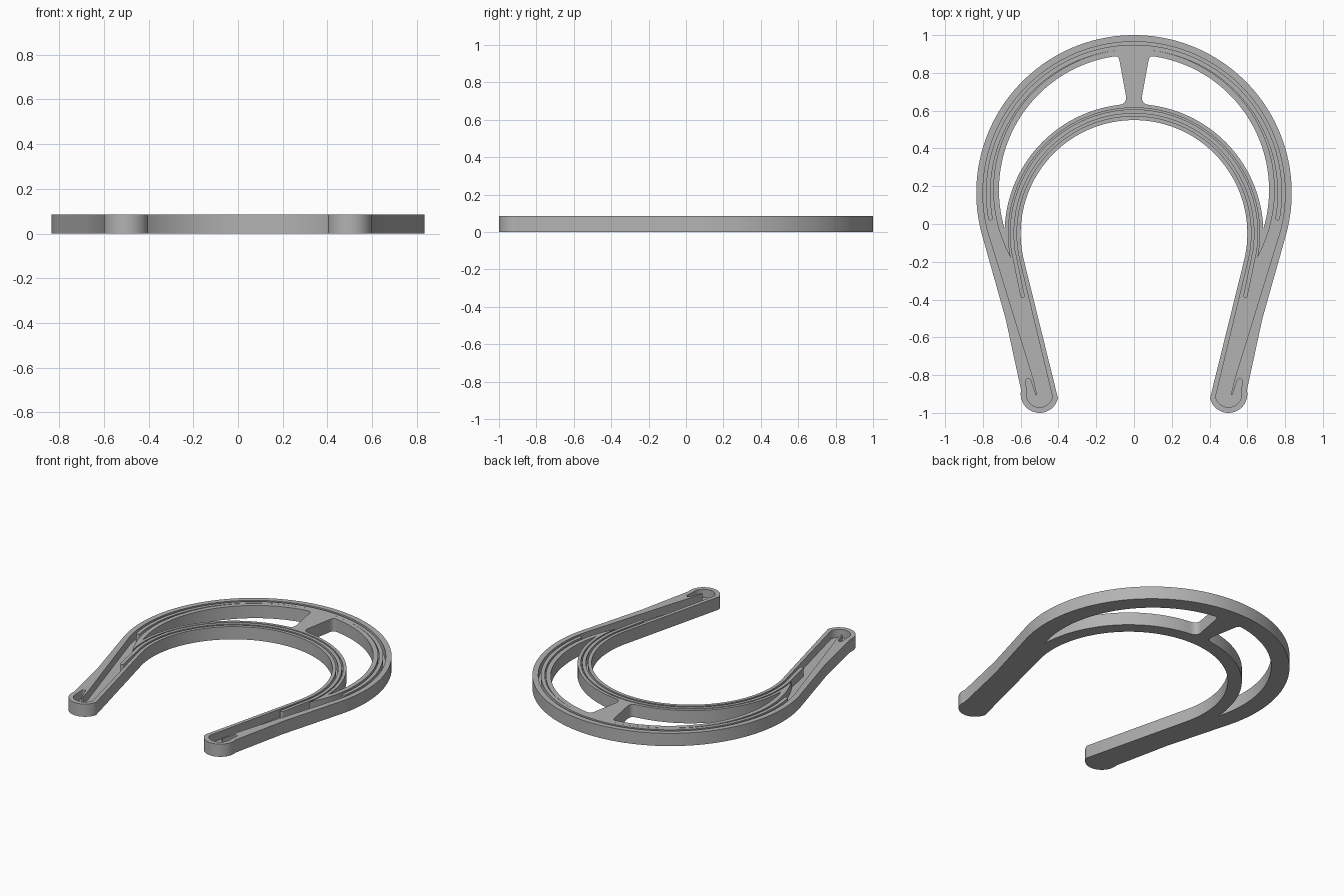
import bpy, bmesh, math

if "Cube" in bpy.data.objects:
    bpy.data.objects.remove(bpy.data.objects["Cube"])

H = 0.085          # full height
FLOOR = 0.03       # channel floor height
OUT_C, IN_C = 0.165, -0.05   # y centres of the outer and inner rings

grey = bpy.data.materials.new("plain grey")
grey.diffuse_color = (0.45, 0.45, 0.45, 1)
grey.use_nodes = True
grey.node_tree.nodes["Principled BSDF"].inputs["Base Color"].default_value = grey.diffuse_color


def arc(cx, cy, r, a0, a1, n):
    """Points on a circle between two angles in degrees."""
    return [(cx + r * math.cos(math.radians(a0 + (a1 - a0) * i / n)),
             cy + r * math.sin(math.radians(a0 + (a1 - a0) * i / n))) for i in range(n + 1)]


def fillet(a, c, b, n=6):
    """Rounded corner from a to b, pulled toward c."""
    return [tuple((1 - t) ** 2 * a[k] + 2 * t * (1 - t) * c[k] + t * t * b[k] for k in (0, 1))
            for t in (i / n for i in range(n + 1))]


def flip(pts):
    return [(-x, y) for x, y in reversed(pts)]


def mirrored(half):
    """Close a right-hand half profile with its mirror image."""
    return half + flip(half)[1:-1]


def prism(name, pts, z0, z1):
    bm = bmesh.new()
    face = bm.faces.new([bm.verts.new((x, y, z0)) for x, y in pts])
    ext = bmesh.ops.extrude_face_region(bm, geom=[face])
    bmesh.ops.translate(bm, vec=(0, 0, z1 - z0),
                        verts=[g for g in ext["geom"] if isinstance(g, bmesh.types.BMVert)])
    bmesh.ops.recalc_face_normals(bm, faces=bm.faces)
    mesh = bpy.data.meshes.new(name)
    bm.to_mesh(mesh)
    bm.free()
    obj = bpy.data.objects.new(name, mesh)
    bpy.context.collection.objects.link(obj)
    mesh.materials.append(grey)
    return obj


def combine(target, tool, op):
    mod = target.modifiers.new(op, "BOOLEAN")
    mod.operation, mod.solver, mod.object = op, "EXACT", tool
    bpy.context.view_layer.objects.active = target
    bpy.ops.object.modifier_apply(modifier=mod.name)
    bpy.data.objects.remove(tool)


def ribbon(path, w):
    """Outline of a strip of width w with rounded ends."""
    left, right = [], []
    for i, (x, y) in enumerate(path):
        (ax, ay), (bx, by) = path[max(i - 1, 0)], path[min(i + 1, len(path) - 1)]
        d = math.hypot(bx - ax, by - ay)
        nx, ny = -(by - ay) / d * w / 2, (bx - ax) / d * w / 2
        left.append((x + nx, y + ny))
        right.append((x - nx, y - ny))

    def cap(c, start):
        a = math.degrees(math.atan2(start[1] - c[1], start[0] - c[0]))
        return arc(c[0], c[1], w / 2, a, a - 180, 6)[1:-1]
    return left + cap(path[-1], left[-1]) + right[::-1] + cap(path[0], right[0])


# Horseshoe body with two rounded legs
body = prism("horseshoe_body", mirrored(
    arc(0, OUT_C, 0.835, 90, -15, 48) + [(0.68, -0.5)]
    + arc(0.5, -0.9, 0.1, 12, -167, 20)
    + arc(0, IN_C, 0.6, -13, 90, 44)), 0, H)

# Open channel following the rim, with a hooked pocket at each leg tip
channel = prism("channel_cutter", mirrored(
    arc(0, OUT_C, 0.80, 90, -15, 48)
    + [(0.53, -0.83), (0.513, -0.905), (0.521, -0.905), (0.546, -0.83)]
    + arc(0.56, -0.83, 0.013, 150, 10, 6)
    + arc(0.5, -0.9, 0.07, 12, -167, 16)
    + arc(0, IN_C, 0.622, -13, 90, 44)), FLOOR, H + 0.1)
combine(body, channel, "DIFFERENCE")

# Raised crescent island between the two ring channels
tip_y, tip_x = -0.18, 0.652
a_out = math.degrees(math.atan2(tip_y - 0.18, tip_x))
a_in = math.degrees(math.atan2(tip_y - IN_C, tip_x))
island = prism("crescent_island", mirrored(
    arc(0, 0.18, 0.745, 90, a_out, 48) + arc(0, IN_C, 0.665, a_in, 90, 44)[1:]), 0.01, H)
combine(body, island, "UNION")

# Crescent windows on each side of the tapered stem
a_out = math.degrees(math.atan2(-0.026 - 0.18, 0.685))
a_in = math.degrees(math.atan2(-0.026 - IN_C, 0.685))
window = (arc(0, 0.18, 0.715, a_out, 81, 44)
          + fillet((0.1, 0.888), (0.08, 0.892), (0.074, 0.85))
          + fillet((0.043, 0.68), (0.036, 0.635), (0.078, 0.631))
          + arc(0, IN_C, 0.685, 83, a_in, 40)[:-1])
for pts in (window, flip(window)):
    combine(body, prism("window_cutter", pts, -0.1, H + 0.1), "DIFFERENCE")

# Thin guide walls standing in the channels
outer_path = arc(0, OUT_C, 0.772, -10, 190, 90)
ring = arc(0, IN_C, 0.646, -8, 188, 80)
leg = [(0.59, -0.38), (0.615, -0.26)]
inner_path = leg + ring + flip(leg)
outer_wall = prism("outer_guide_wall", ribbon(outer_path, 0.024), FLOOR, H)
inner_wall = prism("inner_guide_wall", ribbon(inner_path, 0.022), FLOOR, H)

# Smooth the curved sides, keep the rims crisp
for obj in (body, outer_wall, inner_wall):
    bpy.ops.object.select_all(action="DESELECT")
    obj.select_set(True)
    bpy.context.view_layer.objects.active = obj
    bpy.ops.object.shade_smooth_by_angle(angle=math.radians(35))
